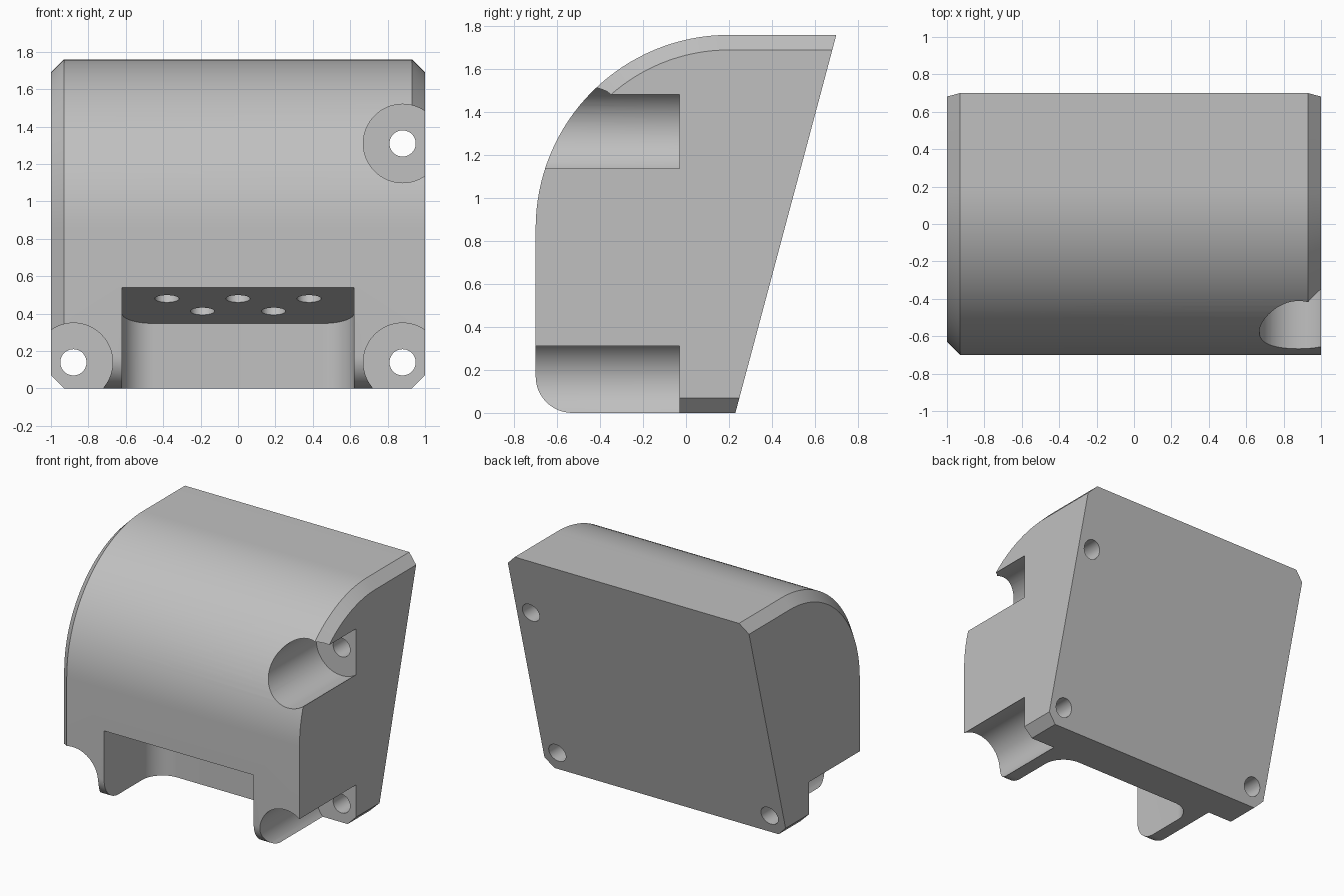
import bpy, bmesh
from math import sin, cos, radians, atan
from mathutils import Vector

if "Cube" in bpy.data.objects:
    bpy.data.objects.remove(bpy.data.objects["Cube"])

grey = bpy.data.materials.new("plain_grey")
grey.use_nodes = True
colour = (0.53, 0.53, 0.53, 1)
grey.diffuse_color = colour
grey.node_tree.nodes["Principled BSDF"].inputs["Base Color"].default_value = colour

CH = 0.07            # edge chamfer
LEAN = 0.47 / 1.76   # lean of the back face
SLOPE = 0.31         # slope of the pocket ceiling


def loft(name, loops):
    """Closed solid through matching loops of points."""
    bm = bmesh.new()
    rings = [[bm.verts.new(p) for p in loop] for loop in loops]
    n = len(rings[0])
    for a, b in zip(rings, rings[1:]):
        for i in range(n):
            j = (i + 1) % n
            bm.faces.new((a[i], a[j], b[j], b[i]))
    bm.faces.new(rings[0])
    bm.faces.new(rings[-1])
    bmesh.ops.recalc_face_normals(bm, faces=bm.faces)
    mesh = bpy.data.meshes.new(name)
    bm.to_mesh(mesh)
    bm.free()
    ob = bpy.data.objects.new(name, mesh)
    bpy.context.collection.objects.link(ob)
    return ob


def rod(name, start, end, radius):
    start, end = Vector(start), Vector(end)
    axis = end - start
    bpy.ops.mesh.primitive_cylinder_add(
        vertices=64, radius=radius, depth=axis.length,
        location=(start + end) / 2, rotation=axis.to_track_quat('Z', 'Y').to_euler())
    ob = bpy.context.object
    ob.name = name
    return ob


def profile(x, inset, front_inset):
    """Side outline; the front part between the notches has its own inset."""
    pts = [(0.23 + LEAN * inset, inset), (0.70 - LEAN * inset, 1.76 - inset)]
    for i in range(33):
        a = radians(90 + 90 * i / 32)
        r = 0.9 - (inset if a < radians(150) else front_inset)
        pts.append((0.2 + r * cos(a), 0.86 + r * sin(a)))
    for i in range(13):
        a = radians(180 + 90 * i / 12)
        r = 0.17 - (front_inset if i < 6 else inset)
        pts.append((-0.53 + r * cos(a), 0.17 + r * sin(a)))
    return [(x, y, z) for y, z in pts]


# Main block: curved front, leaning back, chamfered sides
body = loft("housing_body", [
    profile(-1, CH, CH), profile(CH - 1, 0, 0),
    profile(1 - CH, 0, 0), profile(1, CH, 0)])

cutters = []

# Front pocket with rounded rear corners and sloping ceiling
R, W, BACK = 0.17, 0.62, -0.08
outline = [(W, -1), *[(W - R + R * cos(radians(a)), BACK - R + R * sin(radians(a)))
                      for a in range(0, 91, 6)]]
outline += [(-x, y) for x, y in reversed(outline)]
cutters.append(loft("pocket_cutter", [
    [(x, y, -0.2) for x, y in outline],
    [(x, y, 0.54 - SLOPE * (y + 0.70)) for x, y in outline]]))

# Blind holes square to the pocket ceiling
tilt = atan(SLOPE)
drill = Vector((0, sin(tilt), cos(tilt)))
for x, z in ((-0.38, 0.48), (0, 0.48), (0.38, 0.48), (-0.19, 0.413), (0.19, 0.413)):
    p = Vector((x, -0.70 + (0.54 - z) / SLOPE, z))
    cutters.append(rod("ceiling_hole_cutter", p - drill * 0.1, p + drill * 0.25, 0.065))

# Screw notches and through holes
for x, z in ((-0.88, 0.14), (0.88, 0.14), (0.88, 1.31)):
    cutters.append(rod("notch_cutter", (x, -1, z), (x, -0.03, z), 0.21))
    cutters.append(rod("screw_hole_cutter", (x, -0.3, z), (x, 1, z), 0.07))

bpy.ops.object.select_all(action='DESELECT')
bpy.context.view_layer.objects.active = body
body.select_set(True)
for cutter in cutters:
    cutter.hide_render = True
    mod = body.modifiers.new("cut", 'BOOLEAN')
    mod.operation = 'DIFFERENCE'
    mod.solver = 'EXACT'
    mod.object = cutter
    bpy.ops.object.modifier_apply(modifier=mod.name)
    bpy.data.objects.remove(cutter)

body.data.materials.clear()
body.data.materials.append(grey)
bpy.ops.object.shade_smooth_by_angle(angle=radians(25))
